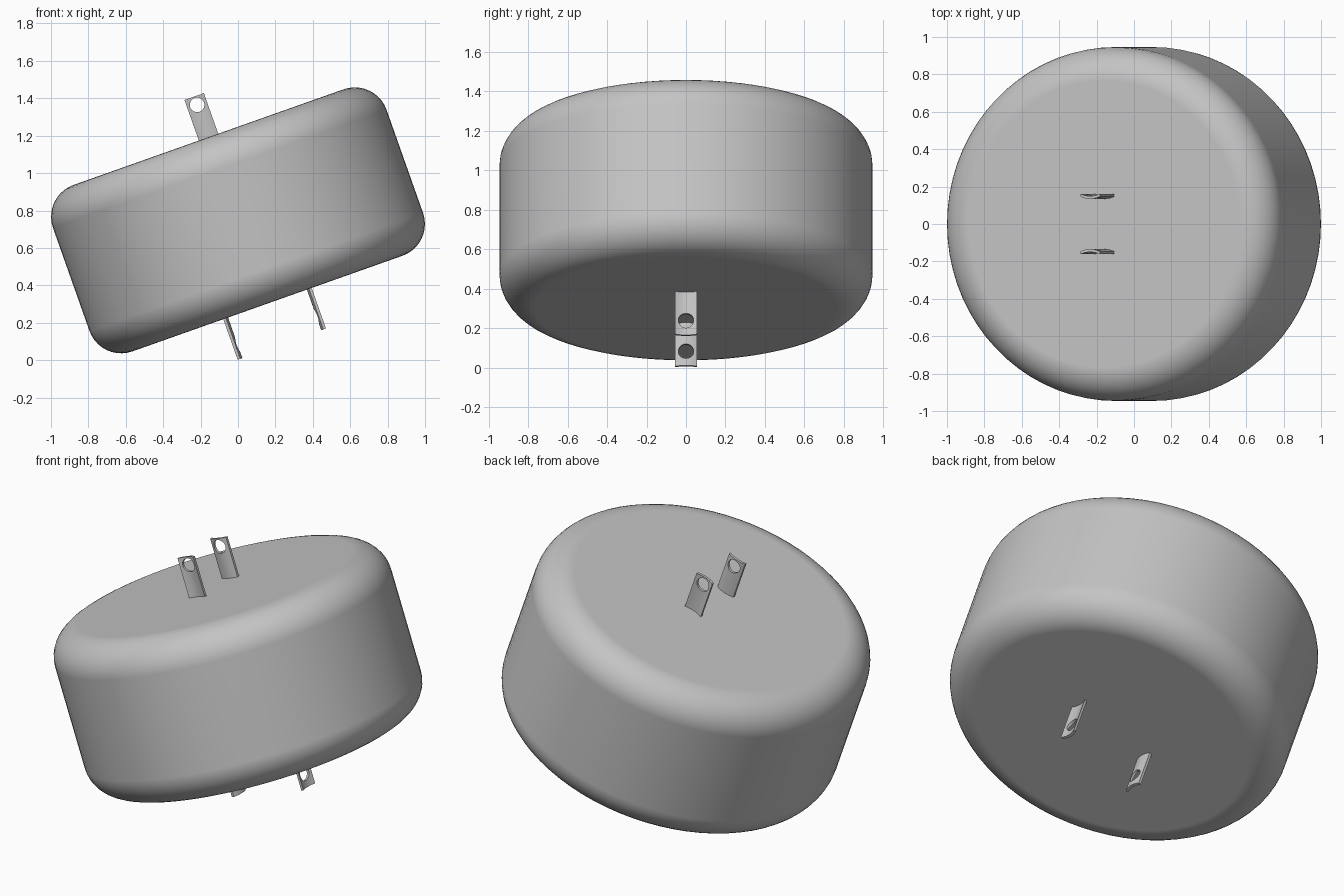
import bpy, bmesh, math
from mathutils import Matrix, Vector

cube = bpy.data.objects.get("Cube")
if cube:
    bpy.data.objects.remove(cube, do_unlink=True)

TILT = math.radians(-19.5)
RADIUS, HALF_HEIGHT, FILLET = 0.946, 0.472, 0.18
PLACE = Matrix.Translation((0, 0, 0.7475)) @ Matrix.Rotation(TILT, 4, 'Y')

grey = bpy.data.materials.new("plain grey")
grey.use_nodes = True
grey.diffuse_color = (0.55, 0.55, 0.55, 1)
grey.node_tree.nodes["Principled BSDF"].inputs["Base Color"].default_value = grey.diffuse_color


def make_object(name, bm):
    bmesh.ops.recalc_face_normals(bm, faces=bm.faces)
    mesh = bpy.data.meshes.new(name)
    bm.to_mesh(mesh)
    bm.free()
    mesh.materials.append(grey)
    ob = bpy.data.objects.new(name, mesh)
    bpy.context.collection.objects.link(ob)
    return ob


def smooth(ob):
    bpy.ops.object.select_all(action='DESELECT')
    ob.select_set(True)
    bpy.context.view_layer.objects.active = ob
    bpy.ops.object.shade_smooth_by_angle(angle=math.radians(30))


# Round body with filleted rims
bm = bmesh.new()
bmesh.ops.create_cone(bm, cap_ends=True, segments=72, radius1=RADIUS,
                      radius2=RADIUS, depth=2 * HALF_HEIGHT)
rims = [e for e in bm.edges if abs(e.verts[0].co.z - e.verts[1].co.z) < 0.01]
bmesh.ops.bevel(bm, geom=rims, offset=FILLET, segments=10, profile=0.5,
                affect='EDGES', offset_type='OFFSET')
body = make_object("body", bm)
body.matrix_world = PLACE
smooth(body)
body.modifiers.new("flat caps", 'WEIGHTED_NORMAL').keep_sharp = True


def prong(name, distance, angle, side, hole_height):
    """Thin curved strip, bulging towards the axis, with a hole near its tip."""
    width, bulge, thick, base, tip = 0.11, 0.012, 0.015, 0.42, 0.702
    steps = 8
    bm = bmesh.new()
    arc = []
    for i in range(steps + 1):
        t = 2 * i / steps - 1
        arc.append((t * width / 2, -bulge * (1 - t * t) + bulge / 2))
    outline = [(x, y + thick / 2) for x, y in arc]
    outline += [(x, y - thick / 2) for x, y in reversed(arc)]
    face = bm.faces.new([bm.verts.new((x, y, base)) for x, y in outline])
    ext = bmesh.ops.extrude_face_region(bm, geom=[face])
    top = [v for v in ext["geom"] if isinstance(v, bmesh.types.BMVert)]
    bmesh.ops.translate(bm, verts=top, vec=Vector((0, 0, tip - base)))
    ob = make_object(name, bm)

    # Round hole, cut and baked into the strip
    cutter_bm = bmesh.new()
    bmesh.ops.create_cone(cutter_bm, cap_ends=True, segments=32, radius1=0.039,
                          radius2=0.039, depth=0.2,
                          matrix=Matrix.Translation((0, 0, hole_height))
                          @ Matrix.Rotation(math.pi / 2, 4, 'X'))
    cutter = make_object(name + "_hole_cutter", cutter_bm)
    cutter.hide_render = True
    cut = ob.modifiers.new("hole", 'BOOLEAN')
    cut.operation, cut.solver, cut.object = 'DIFFERENCE', 'EXACT', cutter
    bpy.context.view_layer.update()
    smooth(ob)
    bpy.ops.object.modifier_apply(modifier=cut.name)
    bpy.data.objects.remove(cutter, do_unlink=True)

    flip = Matrix.Rotation(math.pi if side < 0 else 0, 4, 'Y')
    ob.matrix_world = (PLACE @ Matrix.Rotation(angle, 4, 'Z')
                       @ Matrix.Translation((0, distance, 0)) @ flip)


# Upper pair across the depth, lower pair across the width
quarter = math.pi / 2
prong("upper_prong_back", 0.148, 0, 1, 0.655)
prong("upper_prong_front", 0.148, 2 * quarter, 1, 0.655)
prong("lower_prong_left", 0.237, -quarter, -1, 0.625)
prong("lower_prong_right", 0.237, quarter, -1, 0.625)
